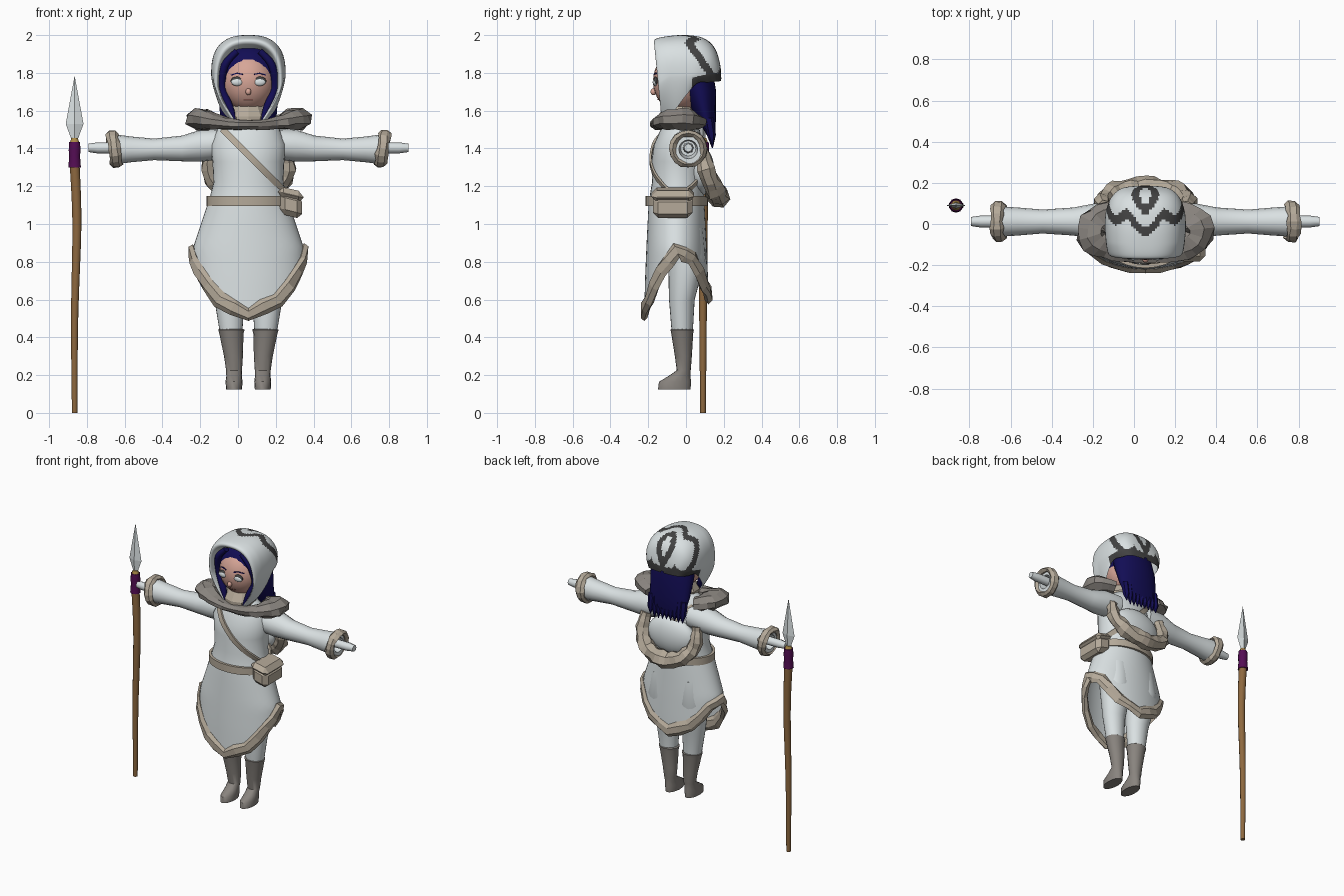
import bpy, bmesh, random
from math import sin, cos, pi, radians
from mathutils import Vector

random.seed(4)
if "Cube" in bpy.data.objects:
    bpy.data.objects.remove(bpy.data.objects["Cube"])
CX = 0.055  # the figure stands a little left of the origin


def material(name, *rgb):
    m = bpy.data.materials.new(name)
    m.use_nodes = True
    m.diffuse_color = (*rgb, 1)
    bsdf = next(n for n in m.node_tree.nodes if n.type == 'BSDF_PRINCIPLED')
    bsdf.inputs["Base Color"].default_value = (*rgb, 1)
    return m


WHITE = material("white cloth", .7, .75, .76)
BEIGE = material("beige fur", .46, .4, .32)
GREY = material("grey hide", .25, .23, .21)
SKIN = material("skin", .68, .38, .31)
NAVY = material("navy hair", .006, .004, .09)
PURPLE = material("purple wrap", .09, .004, .09)
WOOD = material("brown wood", .27, .14, .05)
STRIPE = material("dark stripe", .055, .055, .055)
GOLD = material("gold binding", .4, .25, .06)
LIP = material("lip", .3, .12, .1)


def finish(name, bm, mat, smooth=True, dx=CX):
    bmesh.ops.recalc_face_normals(bm, faces=bm.faces)
    bmesh.ops.translate(bm, verts=bm.verts, vec=(dx, 0, 0))
    me = bpy.data.meshes.new(name)
    bm.to_mesh(me)
    bm.free()
    ob = bpy.data.objects.new(name, me)
    bpy.context.collection.objects.link(ob)
    me.materials.append(mat)
    if smooth:
        bpy.ops.object.select_all(action='DESELECT')
        ob.select_set(True)
        bpy.context.view_layer.objects.active = ob
        bpy.ops.object.shade_smooth_by_angle(angle=radians(50))
    return ob


def skin(name, rings, mat, around=True, along=False, cap=True, **kw):
    """Faces between successive rows of points."""
    bm = bmesh.new()
    rows = [[bm.verts.new(p) for p in r] for r in rings]
    n = len(rows[0])
    for i in range(len(rows) if along else len(rows) - 1):
        a, b = rows[i], rows[(i + 1) % len(rows)]
        for j in range(n if around else n - 1):
            k = (j + 1) % n
            bm.faces.new((a[j], a[k], b[k], b[j]))
    if cap and around and not along:
        bm.faces.new(rows[0])
        bm.faces.new(rows[-1])
    return finish(name, bm, mat, **kw)


def loft(name, rings, mat, n=24, **kw):
    """Stacked ellipses: (z, centre x, centre y, radius x, radius y)."""
    turn = [2 * pi * j / n for j in range(n)]
    return skin(name, [[(x + a * sin(t), y - b * cos(t), z) for t in turn]
                       for z, x, y, a, b in rings], mat, **kw)


def spline(pts, n, closed=False):
    """Smooth resampling; works on tuples of any length."""
    m, out = len(pts), []
    count = n if closed else n + 1
    for i in range(count):
        u = i / n * (m if closed else m - 1)
        k = min(int(u), m - 1 if closed else m - 2)
        f = u - k
        q = [pts[(k + d) % m] if closed else pts[max(0, min(m - 1, k + d))] for d in (-1, 0, 1, 2)]
        out.append([b + f * (c - a) / 2 + f * f * (a - 2.5 * b + 2 * c - d / 2)
                    + f ** 3 * (1.5 * (b - c) + (d - a) / 2) for a, b, c, d in zip(*q)])
    return out


def sweep(name, path, a, b, mat, ref=(0, 0, 1), n=8, closed=False, rough=0, **kw):
    """Elliptical section along (x, y, z, scale) points, roughened for fur."""
    rings, m = [], len(path)
    for i, p in enumerate(path):
        lo, hi = ((i - 1) % m, (i + 1) % m) if closed else (max(0, i - 1), min(m - 1, i + 1))
        t = (Vector(path[hi][:3]) - Vector(path[lo][:3])).normalized()
        side = t.cross(Vector(ref)).normalized()
        up = side.cross(t)
        ring = []
        for j in range(n):
            s = p[3] * (1 + random.uniform(-rough, rough))
            w = 2 * pi * (j + .5) / n
            ring.append(Vector(p[:3]) + side * a * s * cos(w) + up * b * s * sin(w))
        rings.append(ring)
    return skin(name, rings, mat, along=closed, smooth=not rough, **kw)


def blob(name, centre, size, mat, **kw):
    bm = bmesh.new()
    bmesh.ops.create_uvsphere(bm, u_segments=24, v_segments=16, radius=1)
    for v in bm.verts:
        v.co = Vector(c + s * q for c, s, q in zip(centre, size, v.co))
    return finish(name, bm, mat, **kw)


def table(rows, z):
    """Linear lookup in rows sorted by falling first value."""
    z = max(rows[-1][0], min(rows[0][0], z))
    for p, q in zip(rows, rows[1:]):
        if z >= q[0]:
            f = (p[0] - z) / (p[0] - q[0])
            return [u + f * (v - u) for u, v in zip(p, q)]


# Tunic body and flared skirt with a dipping hem
BODY = [(1.58, 0, -.03, .07, .06), (1.51, 0, -.03, .16, .1), (1.42, 0, -.04, .2, .13),
        (1.33, 0, -.04, .19, .143), (1.22, 0, -.04, .185, .14), (1.13, 0, -.05, .207, .145)]
loft("tunic", BODY, WHITE, n=32)
SKIRT = [(1.14, 0, -.05, .205, .145), (1.07, 0, -.05, .228, .15), (.87, 0, -.05, .295, .16),
         (.7, 0, -.05, .305, .167), (.48, 0, -.05, .31, .172)]
HEM = [.52, .6, .75, .86, .82, .68, .62]


def skirt_point(t, z):
    _, x, y, a, b = table(SKIRT, z)
    return (x + a * sin(t), y - b * cos(t), z)


def hem_height(t):
    w = abs((t + pi) % (2 * pi) - pi) / pi * 6
    k = min(int(w), 5)
    return HEM[k] + (w - k) * (HEM[k + 1] - HEM[k])


turns = [2 * pi * j / 48 for j in range(48)]
skin("skirt", [[skirt_point(t, 1.14 + (hem_height(t) - 1.14) * i / 10) for t in turns]
               for i in range(11)], WHITE, cap=False)
sweep("skirt_fur_hem", [(*skirt_point(t, hem_height(t)), 1) for t in turns[::2]],
      .022, .04, BEIGE, closed=True, rough=.2, n=6)
sweep("belt", [(.212 * sin(t), -.05 - .155 * cos(t), 1.122, 1) for t in turns],
      .012, .036, BEIGE, closed=True, n=4)

# Shoulder strap front and back, hip pouch
for side, label in ((-1, "front"), (1, "back")):
    path = []
    for i in range(15):
        x, z = -.135 + .33 * i / 14, 1.5 - .33 * i / 14
        _, _, y, a, b = table(BODY, z)
        path.append((x, y + side * (.008 + b * max(.05, 1 - (x / a) ** 2) ** .5), z, 1))
    sweep("strap_" + label, path, .024, .008, BEIGE, ref=(0, 1, 0), n=4)
for name, size, z in (("hip_pouch", (.12, .21, .12), 1.1), ("pouch_flap", (.135, .225, .06), 1.155)):
    bm = bmesh.new()
    bmesh.ops.create_cube(bm, size=1)
    for v in bm.verts:
        v.co = Vector(q * s for q, s in zip(v.co, size)) + Vector((.225, -.07, z - .25 * v.co.x * .12))
    bmesh.ops.bevel(bm, geom=bm.edges[:], offset=.028, segments=1, affect='EDGES')
    finish(name, bm, BEIGE, smooth=False)

# Fur roll hanging on the back, with its cloth lining
blob("back_lining", (0, .08, 1.28), (.18, .07, .13), WHITE)
half = [(.2, .08, 1.39, .7), (.205, .11, 1.27, .9), (.13, .155, 1.175, 1.05)]
roll = half + [(0, .17, 1.145, 1.1)] + [(-x, y, z, s) for x, y, z, s in half[::-1]]
sweep("back_fur_roll", spline(roll, 22), .05, .052, BEIGE, ref=(0, 1, 0), n=7, rough=.18)

# Hide collar, wide on the shoulders and thin at the chest
collar = []
for i in range(25):
    t = radians(-140 + 280 * i / 24)
    k = sin(t) ** 2
    collar.append((.25 * sin(t), -.035 - .115 * cos(t), 1.525 + .03 * k, .45 + .55 * k))
sweep("hide_collar", collar, .088, .058, GREY, n=8, rough=.16)
loft("neck_scarf", [(1.63, 0, -.04, .08, .07), (1.57, 0, -.05, .11, .1), (1.5, 0, -.06, .09, .09)],
     BEIGE, n=10, smooth=False)

# Arms, fur cuffs and hands
ARM = [(.12, 1.425, .085, .08), (.25, 1.415, .087, .085), (.35, 1.4, .068, .068), (.5, 1.395, .058, .057),
       (.62, 1.395, .068, .068), (.725, 1.395, .075, .082), (.725, 1.395, .05, .05), (.66, 1.4, .04, .04)]
ring = [2 * pi * j / 16 for j in range(16)]
for s, label in ((-1, "right"), (1, "left")):
    skin(label + "_sleeve", [[(s * x, .012 + a * cos(t), z + b * sin(t)) for t in ring]
                             for x, z, a, b in ARM], WHITE)
    sweep(label + "_fur_cuff", [(s * (.71 + .012 * sin(t)), .012 + .083 * cos(t), 1.398 + .083 * sin(t), 1)
                                for t in ring[::1]], .02, .032, BEIGE, ref=(1, 0, 0), n=6, closed=True, rough=.2)
    skin(label + "_hand", [[(s * x, .012 + r * cos(t), 1.403 + r * sin(t)) for t in ring[::2]]
                           for x, r in ((.6, .03), (.8, .029), (.847, .022))], WHITE)

    # Legs and boots
    loft(label + "_leg", [(z, s * x, y, a, b) for z, x, y, a, b in (
        (.98, .1, .0, .1, .09), (.82, .11, .005, .11, .1), (.6, .1, -.022, .08, .068),
        (.43, .092, -.02, .06, .056))], WHITE)
    loft(label + "_boot", [(z, s * x, y, a, b) for z, x, y, a, b in (
        (.445, .09, -.02, .06, .055), (.44, .09, -.02, .07, .062), (.42, .09, -.02, .064, .058),
        (.3, .079, -.014, .05, .045), (.225, .076, -.012, .042, .037), (.195, .076, -.035, .041, .058),
        (.165, .076, -.058, .045, .085), (.125, .076, -.062, .042, .086))], GREY, n=16)

# Head and face
FC, FR = (0, -.035, 1.755), (.145, .14, .16)
blob("head", FC, FR, SKIN)
blob("nose", (0, -.172, 1.7), (.015, .016, .018), SKIN)


def face_y(x, z):
    return FC[1] - FR[1] * max(.02, 1 - (x / FR[0]) ** 2 - ((z - FC[2]) / FR[2]) ** 2) ** .5


for s, label in ((-1, "right"), (1, "left")):
    y = face_y(.06, 1.752)
    blob(label + "_lash", (s * .06, y + .002, 1.757), (.035, .012, .023), STRIPE)
    blob(label + "_eye", (s * .06, y - .001, 1.751), (.031, .013, .02), WHITE)
    sweep(label + "_brow", [(s * x, face_y(x, z) - .001, z, 1) for x, z in (
        (.03, 1.792), (.06, 1.798), (.092, 1.788))], .004, .004, NAVY, n=4)
    # Hair locks beside the face
    lock = [(s * .06, -.125, 1.915, .8), (s * .125, -.12, 1.84, 1), (s * .14, -.09, 1.72, 1),
            (s * .1, -.1, 1.62, 1), (s * .07, -.12, 1.55, .3)]
    sweep(label + "_side_lock", spline(lock, 16), .022, .025, NAVY, ref=(0, 1, 0))
sweep("mouth", [(x, face_y(x, 1.658) - .001, 1.658 + abs(x) * .05, 1) for x in (-.025, 0, .025)],
      .004, .004, LIP, n=4)

# Hair: cap under the hood and long fall with ragged tips
blob("hair_cap", (0, -.025, 1.8), (.162, .122, .145), NAVY)
loft("hair_fall", [(1.82, 0, .04, .15, .1), (1.7, 0, .075, .16, .085), (1.58, 0, .1, .15, .058),
                   (1.5, 0, .125, .14, .032), (1.47, 0, .13, .13, .02)], NAVY)
for i in range(9):
    x = -.125 + .25 * i / 8
    sweep("hair_tip", [(x, .12, 1.56, 1), (x, .135, 1.47, .9), (x, .14, 1.39 + .03 * random.random(), .1)],
          .024, .026, NAVY, ref=(0, 1, 0), n=6)

# Hood: arches (top y, top z, half width, bottom y, bottom z, bottom half width)
ARCHES = [(-.12, 1.93, .155, -.1, 1.53, .045), (-.165, 1.955, .165, -.125, 1.52, .05),
          (-.16, 1.98, .182, -.115, 1.53, .075), (-.09, 1.995, .193, -.06, 1.6, .14),
          (0, 2.0, .197, 0, 1.68, .17), (.09, 1.985, .19, .06, 1.745, .17),
          (.15, 1.935, .165, .12, 1.75, .15), (.18, 1.85, .11, .17, 1.755, .11),
          (.187, 1.77, .01, .185, 1.757, .01)]
rows = []
for yt, zt, hw, yb, zb, hb in spline(ARCHES, 64):
    mid, row = min(1.79, (zt + zb) / 2), []
    for j in range(97):
        w = j / 48 - 1
        sign, u = (1 if w > 0 else -1), abs(w)
        if u < .6:
            t = u / .6 * pi / 2
            x, z = hw * sin(t) ** .8, mid + (zt - mid) * max(0, cos(t)) ** .75
        else:
            f = (u - .6) / .4
            x, z = hw + (hb - hw) * f ** 1.5, mid + (zb - mid) * f
        row.append((sign * x, yb + (yt - yb) * (z - zb) / (zt - zb), z))
    rows.append(row)
hood = skin("hood", rows, WHITE, around=False)
hood.data.materials.append(STRIPE)
for p in hood.data.polygons:
    x, y, z = p.center.x - CX, p.center.y, p.center.z
    zigzag = max(0, .055 - .09 * abs(abs(x) / .09 - 1)) if abs(x) > .09 else .055 - .09 * (1 - abs(x) / .09)
    s = y + .7 * (z - 1.98) - zigzag
    band = y > .03 and z < 1.775 + .2 * max(0, y - .03)
    if abs(s) < .024 or abs(s - .105) < .022 or band:
        p.material_index = 1

# Spear
SX, SY = -.865, .09
shaft = [(SX, SY, 0, .6), (SX, SY, .5, .8), (SX + .012, SY, 1.0, 1), (SX, SY, 1.32, 1.1)]
sweep("spear_shaft", spline(shaft, 14), .025, .025, WOOD, ref=(0, 1, 0), n=10, dx=0)
loft("spear_wrap", [(1.435, SX, SY, .03, .03), (1.39, SX, SY, .033, .033), (1.36, SX, SY, .03, .03),
                    (1.3, SX, SY, .035, .035)], PURPLE, n=10, dx=0)
loft("spear_binding", [(1.455, SX, SY, .017, .017), (1.43, SX, SY, .027, .027)], GOLD, n=10, dx=0)
loft("spear_blade", [(1.78, SX, SY, .001, .001), (1.53, SX, SY, .047, .015), (1.44, SX, SY, .014, .012)],
     WHITE, n=4, dx=0, smooth=False)
